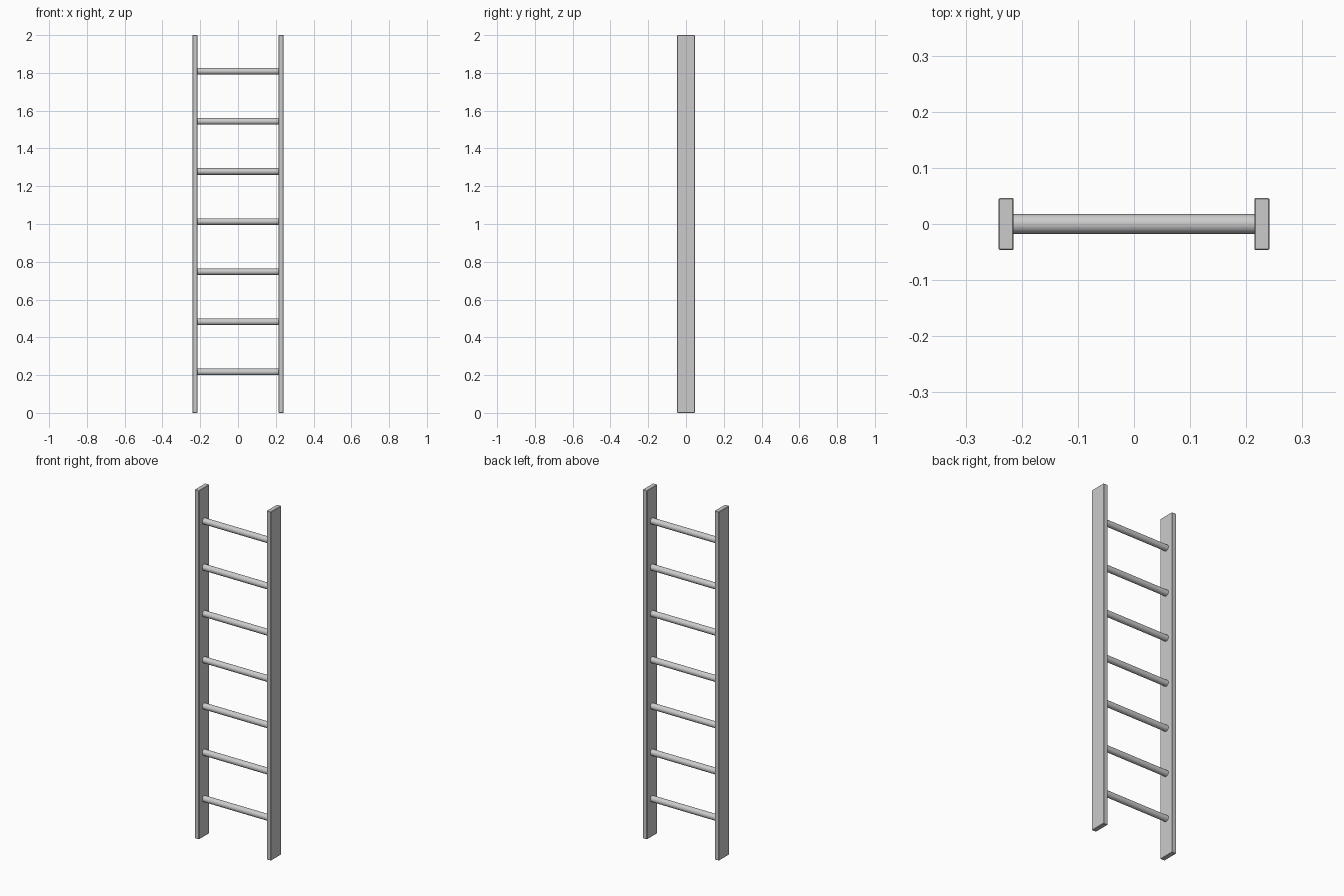
import bpy
import math

if "Cube" in bpy.data.objects:
    bpy.data.objects.remove(bpy.data.objects["Cube"])

RAIL_X, RAIL_W, RAIL_D, HEIGHT = 0.228, 0.027, 0.093, 2.0
RUNG_R, RUNG_COUNT, RUNG_Z0, RUNG_STEP = 0.0175, 7, 0.217, 0.2653


def add_rail(name, x):
    bpy.ops.mesh.primitive_cube_add(size=1, location=(x, 0, HEIGHT / 2))
    ob = bpy.context.object
    ob.name = name
    ob.scale = (RAIL_W, RAIL_D, HEIGHT)
    bpy.ops.object.transform_apply(location=False, rotation=False, scale=True)
    bevel = ob.modifiers.new("edge_softening", 'BEVEL')
    bevel.width = 0.002
    bevel.segments = 1


def add_rung(name, z):
    # Ends are seated inside the rails
    bpy.ops.mesh.primitive_cylinder_add(
        vertices=24, radius=RUNG_R, depth=2 * RAIL_X,
        location=(0, 0, z), rotation=(0, math.pi / 2, 0))
    bpy.context.object.name = name
    bpy.ops.object.shade_smooth_by_angle(angle=math.radians(40))


# Side rails
add_rail("left_rail", -RAIL_X)
add_rail("right_rail", RAIL_X)

# Evenly spaced round rungs
for i in range(RUNG_COUNT):
    add_rung(f"rung_{i + 1}", RUNG_Z0 + i * RUNG_STEP)
